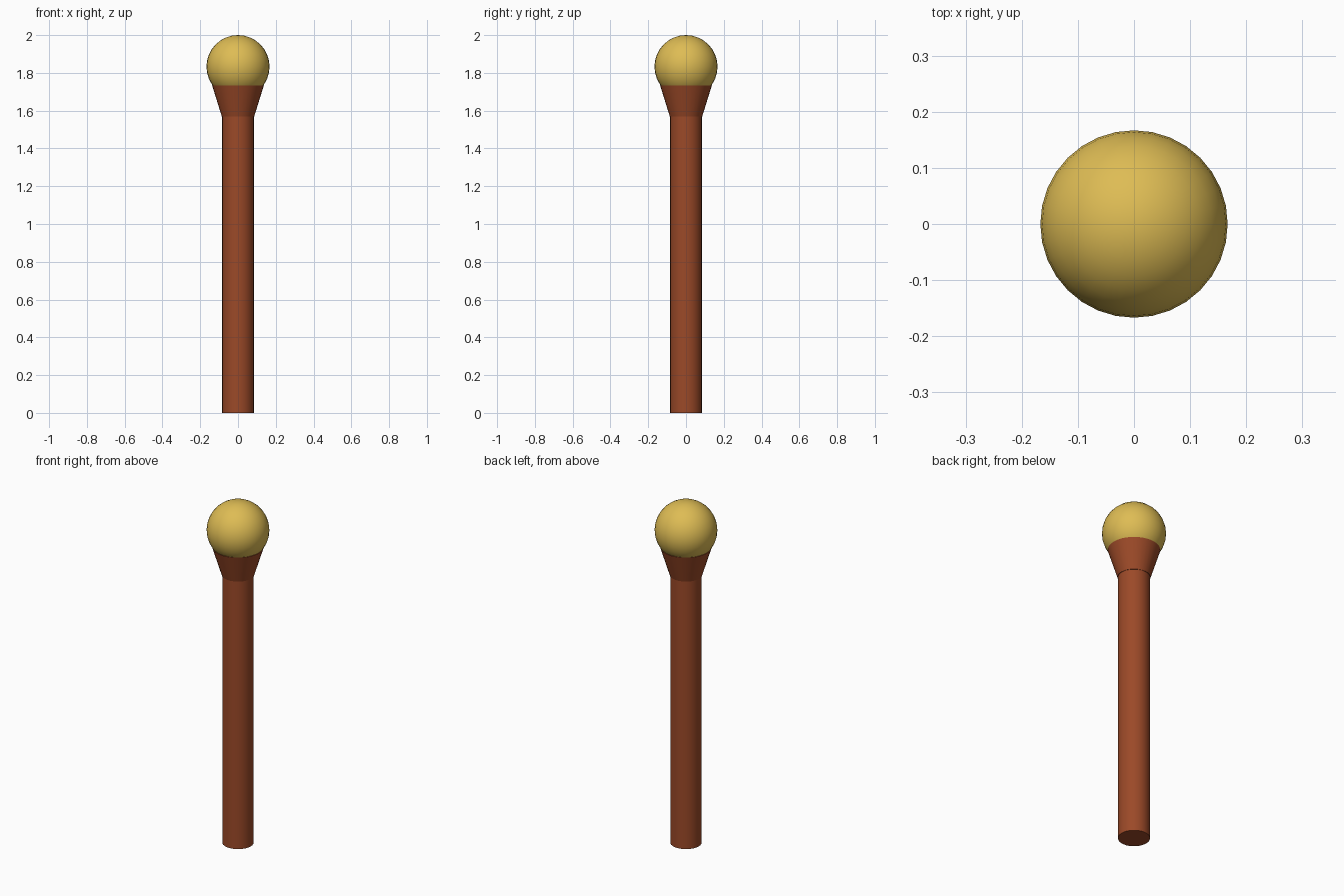
import bpy
import math

if "Cube" in bpy.data.objects:
    bpy.data.objects.remove(bpy.data.objects["Cube"])


def material(name, color):
    m = bpy.data.materials.new(name)
    m.diffuse_color = (*color, 1)
    m.use_nodes = True
    m.node_tree.nodes["Principled BSDF"].inputs["Base Color"].default_value = m.diffuse_color
    return m


brown = material("reddish_brown", (0.328, 0.067, 0.021))
gold = material("gold", (0.730, 0.503, 0.089))


def finish(name, mat):
    ob = bpy.context.object
    ob.name = name
    ob.data.materials.append(mat)
    bpy.ops.object.shade_smooth_by_angle(angle=math.radians(30))


def tapered(name, r_low, r_high, z_low, z_high, mat):
    bpy.ops.mesh.primitive_cone_add(vertices=32, radius1=r_low, radius2=r_high,
                                    depth=z_high - z_low,
                                    location=(0, 0, (z_low + z_high) / 2))
    finish(name, mat)


# straight round rod
tapered("shaft", 0.0835, 0.0835, 0, 1.66, brown)

# flared cup holding the ball
tapered("collar", 0.086, 0.137, 1.57, 1.734, brown)

# round knob on top
bpy.ops.mesh.primitive_uv_sphere_add(segments=32, ring_count=16, radius=0.167,
                                     location=(0, 0, 1.833))
finish("knob", gold)
